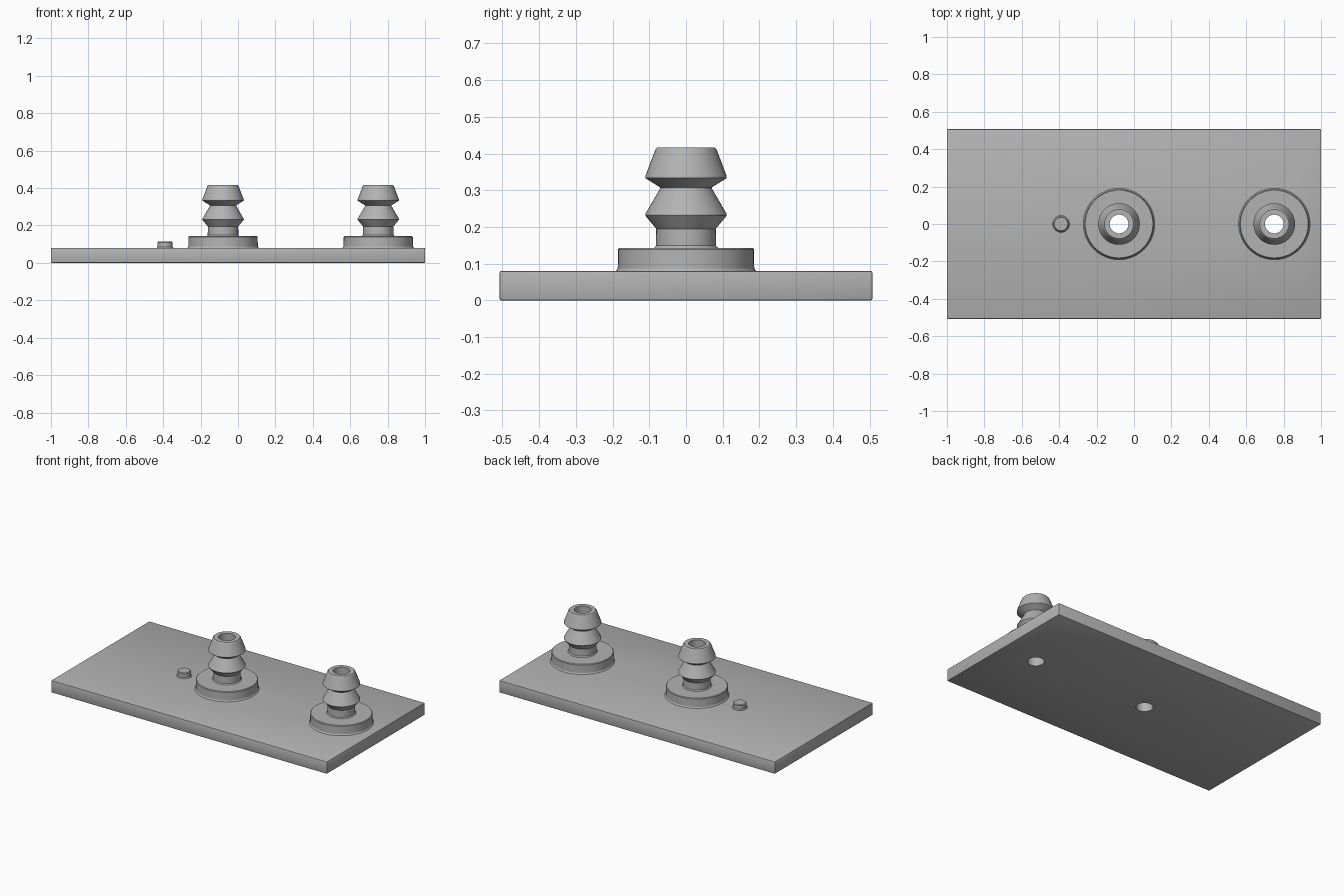
import bpy, bmesh, math

cube = bpy.data.objects.get("Cube")
if cube:
    bpy.data.objects.remove(cube, do_unlink=True)

SEGMENTS = 48
PLATE_TOP = 0.08
BORE = 0.05
BARB_X = {"middle": -0.08, "end": 0.75}

grey = bpy.data.materials.new("plain grey")
grey.use_nodes = True
colour = (0.45, 0.45, 0.45, 1)
grey.diffuse_color = colour
grey.node_tree.nodes["Principled BSDF"].inputs["Base Color"].default_value = colour


def add_object(name, bm, x=0):
    """Turn a bmesh into a named grey object."""
    bmesh.ops.recalc_face_normals(bm, faces=bm.faces)
    mesh = bpy.data.meshes.new(name)
    bm.to_mesh(mesh)
    bm.free()
    mesh.materials.append(grey)
    obj = bpy.data.objects.new(name, mesh)
    obj.location.x = x
    bpy.context.collection.objects.link(obj)
    return obj


def select(obj):
    bpy.ops.object.select_all(action="DESELECT")
    obj.select_set(True)
    bpy.context.view_layer.objects.active = obj


def smooth(obj, degrees=18):
    select(obj)
    bpy.ops.object.shade_smooth_by_angle(angle=math.radians(degrees))


def lathe(name, profile, x, closed):
    """Revolve (radius, height) points about the vertical axis."""
    bm = bmesh.new()
    verts = [bm.verts.new((r, 0, z)) for r, z in profile]
    pairs = list(zip(verts, verts[1:]))
    if closed:
        pairs.append((verts[-1], verts[0]))
    edges = [bm.edges.new(p) for p in pairs]
    bmesh.ops.spin(bm, geom=verts + edges, axis=(0, 0, 1), cent=(0, 0, 0),
                   angle=math.tau, steps=SEGMENTS, use_merge=True)
    bmesh.ops.remove_doubles(bm, verts=bm.verts, dist=0.0001)
    obj = add_object(name, bm, x)
    smooth(obj)
    return obj


# Base plate with softened edges
bm = bmesh.new()
bmesh.ops.create_cube(bm, size=1)
bmesh.ops.scale(bm, vec=(2, 1.016, PLATE_TOP), verts=bm.verts)
bmesh.ops.translate(bm, vec=(0, 0, PLATE_TOP / 2), verts=bm.verts)
bmesh.ops.bevel(bm, geom=bm.edges[:], offset=0.005, segments=2,
                profile=0.5, affect="EDGES")
plate = add_object("base_plate", bm)

# Through holes in the plate under each barb
for x in BARB_X.values():
    cutter = lathe("hole_cutter", [(0, -0.1), (BORE, -0.1), (BORE, 0.2), (0, 0.2)], x, False)
    cutter.hide_render = True
    cut = plate.modifiers.new("hole", "BOOLEAN")
    cut.operation = "DIFFERENCE"
    cut.solver = "EXACT"
    cut.object = cutter
    select(plate)
    bpy.ops.object.modifier_apply(modifier=cut.name)
    bpy.data.objects.remove(cutter, do_unlink=True)
smooth(plate, 25)

# Hose barbs: flange with a small fillet, neck, two flared rings, hollow bore
barb_profile = [
    (BORE, PLATE_TOP), (0.191, PLATE_TOP), (0.186, 0.087),
    (0.185, 0.139), (0.181, 0.143),
    (0.088, 0.143), (0.082, 0.149),
    (0.081, 0.195), (0.111, 0.231), (0.111, 0.235),
    (0.071, 0.304), (0.071, 0.308), (0.111, 0.333), (0.111, 0.338),
    (0.083, 0.412), (0.078, 0.417), (BORE, 0.417),
]
for place, x in BARB_X.items():
    lathe(f"{place}_hose_barb", barb_profile, x, True)

# Small locating pin
lathe("locating_pin", [(0, PLATE_TOP), (0.045, PLATE_TOP), (0.04, 0.086), (0.04, 0.11),
                       (0.036, 0.115), (0, 0.115)], -0.39, False)
